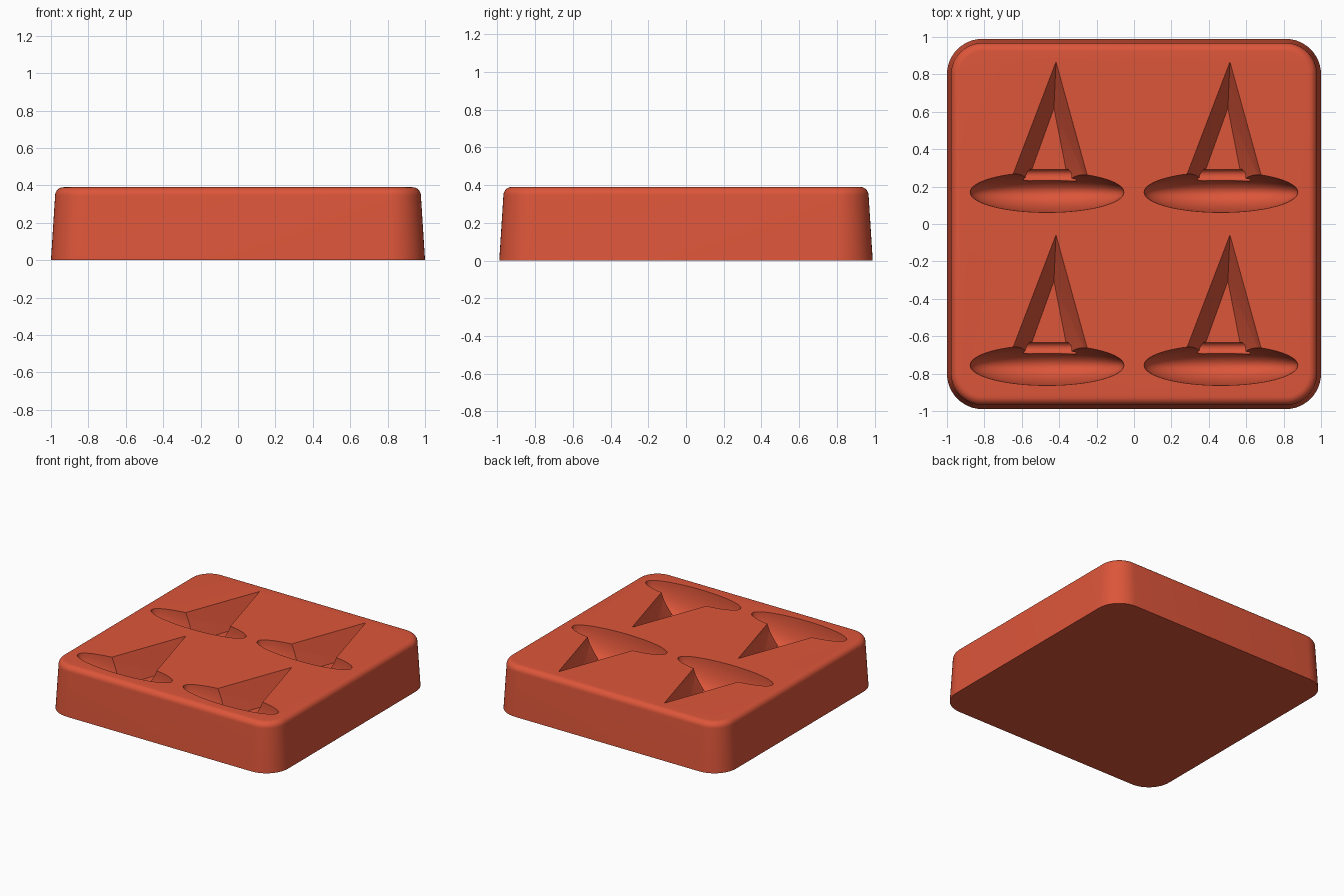
import bpy, bmesh, math
from mathutils import Matrix, Vector

if "Cube" in bpy.data.objects:
    bpy.data.objects.remove(bpy.data.objects["Cube"], do_unlink=True)

TOP = 0.39
COLOUR = (0.72, 0.092, 0.042, 1)

red = bpy.data.materials.new("brick red silicone")
red.use_nodes = True
red.diffuse_color = COLOUR
red.node_tree.nodes["Principled BSDF"].inputs["Base Color"].default_value = COLOUR
red.node_tree.nodes["Principled BSDF"].inputs["Roughness"].default_value = 0.6


def make_object(name, bm):
    bmesh.ops.recalc_face_normals(bm, faces=bm.faces)
    mesh = bpy.data.meshes.new(name)
    bm.to_mesh(mesh)
    bm.free()
    mesh.materials.append(red)
    obj = bpy.data.objects.new(name, mesh)
    bpy.context.collection.objects.link(obj)
    return obj


def rounded_loop(bm, hx, hy, radius, z, steps=12):
    """Ring of vertices around a rounded rectangle."""
    ring = []
    for corner, (sx, sy) in enumerate([(1, 1), (-1, 1), (-1, -1), (1, -1)]):
        for i in range(steps + 1):
            a = (corner + i / steps) * math.pi / 2
            ring.append(bm.verts.new((sx * (hx - radius) + radius * math.cos(a),
                                      sy * (hy - radius) + radius * math.sin(a), z)))
    return ring


# Tapered tray body with a rounded upper edge
def tray_body():
    bm = bmesh.new()
    edge = 0.045
    profile = [(0, 0)]
    for i in range(9):
        a = math.pi / 2 * i / 8
        profile.append((0.022 + edge * (1 - math.cos(a)), TOP - edge + edge * math.sin(a)))
    rings = [rounded_loop(bm, 1 - d, 0.99 - d, 0.19 - d, z) for d, z in profile]
    for low, high in zip(rings, rings[1:]):
        for i in range(len(low)):
            j = (i + 1) % len(low)
            bm.faces.new((low[i], low[j], high[j], high[i]))
    bm.faces.new(rings[0])
    bm.faces.new(rings[-1])
    return make_object("mould_tray", bm)


# Hollow for the hat brim
def brim_cutter(x, y):
    bm = bmesh.new()
    bmesh.ops.create_uvsphere(bm, u_segments=64, v_segments=32, radius=1)
    bm.transform(Matrix.Translation((x, y, TOP)) @ Matrix.Diagonal((0.411, 0.108, 0.25, 1)))
    return make_object("brim_cutter", bm)


# Hollow for the pointed crown: sloping walls down to a flat floor
def crown_cutter(x, y):
    bm = bmesh.new()
    rim = [(-0.218, 0), (0.24, 0), (0.048, 0.697)]
    floor = [(-0.125, 0), (0.125, 0), (0.037, 0.45)]
    for outline, z in ((rim, TOP + 0.1), (rim, TOP), (floor, TOP - 0.2)):
        for px, py in outline:
            bm.verts.new((x + px, y + py, z))
    bmesh.ops.convex_hull(bm, input=bm.verts)
    return make_object("crown_cutter", bm)


# Groove for the hat band
def band_cutter(x, y):
    bm = bmesh.new()
    bmesh.ops.create_uvsphere(bm, u_segments=24, v_segments=12, radius=0.032)
    for v in bm.verts:
        v.co.x += 0.15 if v.co.x > 0 else -0.12
    bm.transform(Matrix.Translation((x + 0.01, y + 0.092, TOP - 0.19)))
    return make_object("band_cutter", bm)


tray = tray_body()
cutters = [make(x, y) for x in (-0.465, 0.465) for y in (0.17, -0.755)
           for make in (brim_cutter, crown_cutter, band_cutter)]

# Carve the four hat cavities
bpy.context.view_layer.objects.active = tray
for cutter in cutters:
    cutter.hide_render = True
    mod = tray.modifiers.new("cavity", 'BOOLEAN')
    mod.operation = 'DIFFERENCE'
    mod.solver = 'EXACT'
    mod.object = cutter
    bpy.ops.object.modifier_apply(modifier=mod.name)
for cutter in cutters:
    bpy.data.objects.remove(cutter, do_unlink=True)

bpy.ops.object.select_all(action='DESELECT')
tray.select_set(True)
bpy.ops.object.shade_smooth_by_angle(angle=math.radians(30))
